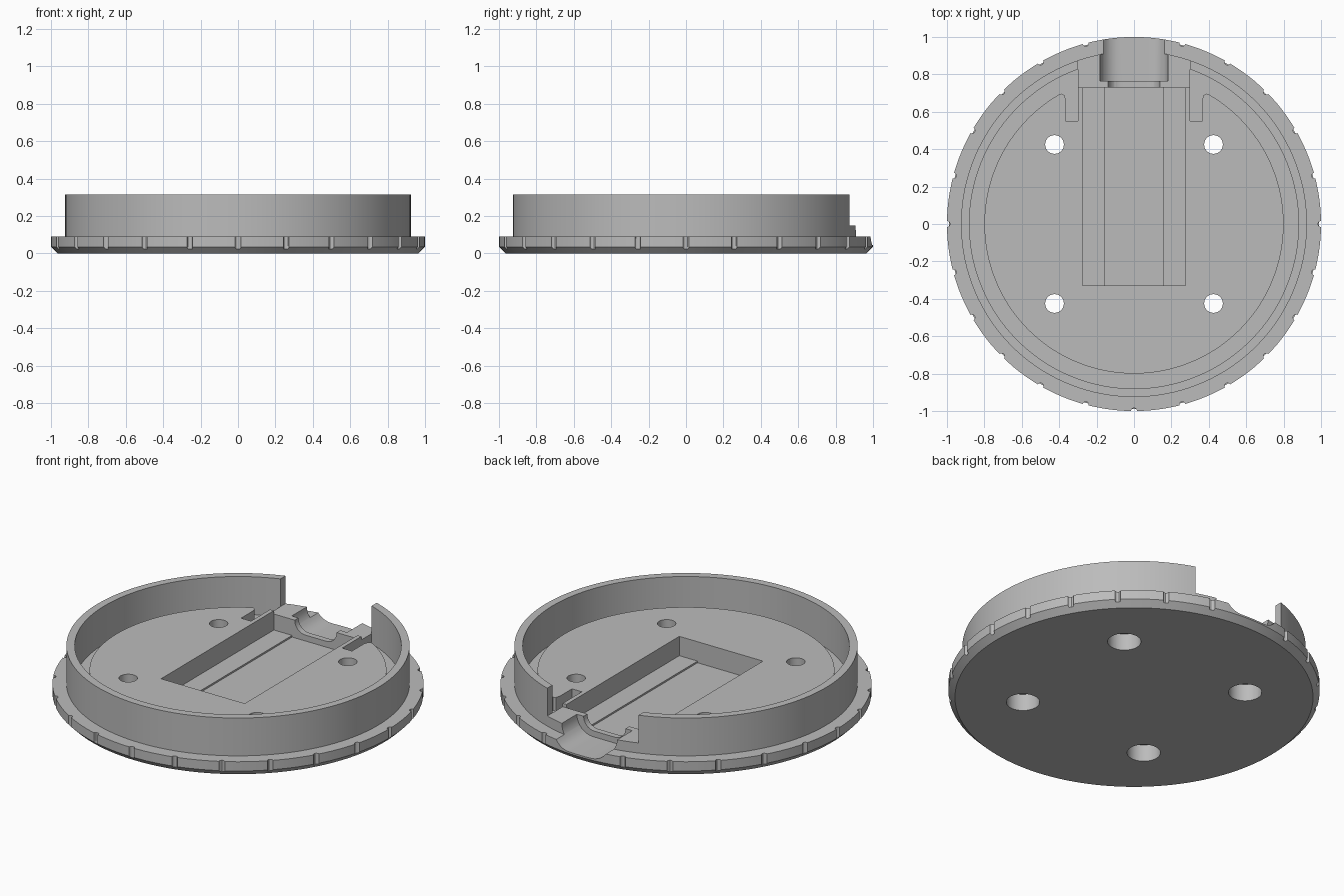
import bpy, bmesh
from math import sin, cos, radians, acos, degrees

cube = bpy.data.objects.get("Cube")
if cube:
    bpy.data.objects.remove(cube, do_unlink=True)

grey = bpy.data.materials.new("plain_grey")
grey.use_nodes = True
grey.diffuse_color = (0.5, 0.5, 0.5, 1)
grey.node_tree.nodes["Principled BSDF"].inputs["Base Color"].default_value = (0.5, 0.5, 0.5, 1)


def finish(bm, name):
    bmesh.ops.recalc_face_normals(bm, faces=bm.faces)
    mesh = bpy.data.meshes.new(name)
    bm.to_mesh(mesh)
    bm.free()
    mesh.materials.append(grey)
    obj = bpy.data.objects.new(name, mesh)
    bpy.context.collection.objects.link(obj)
    return obj


def add_prism(bm, outline, low, high, axis="z"):
    """Extrude a flat outline along z, or an x-z outline along y."""
    def place(p, h):
        return (p[0], p[1], h) if axis == "z" else (p[0], h, p[1])
    bottom = [bm.verts.new(place(p, low)) for p in outline]
    top = [bm.verts.new(place(p, high)) for p in outline]
    bm.faces.new(bottom)
    bm.faces.new(top)
    for i in range(len(outline)):
        j = (i + 1) % len(outline)
        bm.faces.new((bottom[i], bottom[j], top[j], top[i]))


def prism(name, outline, low, high, axis="z"):
    bm = bmesh.new()
    add_prism(bm, outline, low, high, axis)
    return finish(bm, name)


def arc(r, start, end, steps, cx=0, cy=0):
    angles = [radians(start + (end - start) * i / steps) for i in range(steps + 1)]
    return [(cx + r * cos(a), cy + r * sin(a)) for a in angles]


def circle(r, cx=0, cy=0, steps=32):
    return arc(r, 0, 360, steps, cx, cy)[:-1]


def box(x, y0, y1):
    return [(-x, y0), (x, y0), (x, y1), (-x, y1)]


def mirrored(points):
    return points + [(-x, y) for x, y in reversed(points)]


def racetrack(half_width, r, z):
    flat = half_width - r
    return arc(r, -90, 90, 16, flat, z) + arc(r, 90, 270, 16, -flat, z)


def cut(obj, cutter):
    mod = obj.modifiers.new("cut", "BOOLEAN")
    mod.operation = "DIFFERENCE"
    mod.solver = "EXACT"
    mod.object = cutter
    bpy.context.view_layer.objects.active = obj
    bpy.ops.object.modifier_apply(modifier=mod.name)


GAP = 0.30
RIM_TOP, FLOOR, BLOCK_TOP, WALL_TOP = 0.09, 0.17, 0.15, 0.315
OUTER, INNER = 0.925, 0.88


def gap_angle(r):
    return degrees(acos(GAP / r))


# Base plate with a chamfered lower edge
bm = bmesh.new()
rings = [[bm.verts.new((x, y, z)) for x, y in circle(r, steps=144)]
         for r, z in ((0.965, 0), (1, 0.035), (1, RIM_TOP))]
bm.faces.new(rings[0])
bm.faces.new(rings[-1])
for a, b in zip(rings, rings[1:]):
    for i in range(len(a)):
        j = (i + 1) % len(a)
        bm.faces.new((a[i], a[j], b[j], b[i]))
base = finish(bm, "base_plate")

# Upright wall, open at the back
a_out, a_in = gap_angle(OUTER), gap_angle(INNER)
wall = prism("ring_wall", arc(OUTER, a_out, -180 - a_out, 120)
             + arc(INNER, -180 - a_in, a_in, 120), RIM_TOP, WALL_TOP)

# Raised inner floor, with relief slots and the pocket opening in its outline
half = [(0.275, -0.33), (0.275, 0.73), (GAP, 0.73), (GAP, 0.55), (0.365, 0.55),
        (0.365, 0.665), (0.372, 0.688), (0.388, 0.697)]
half += arc(0.8, 59.8, -90, 60)
# Both halves meet on the centre line below the pocket
floor = prism("inner_floor", mirrored(half[:-1] + [(0.0001, -0.8)]), RIM_TOP, FLOOR)

# Connector block in the wall opening
block = prism("connector_block", [(-GAP, 0.73), (GAP, 0.73)]
              + arc(OUTER, a_out, 180 - a_out, 24), RIM_TOP, BLOCK_TOP)

# Cutters
pocket = prism("pocket_cutter", box(0.275, -0.33, 0.73), 0.055, 0.3)
channel = prism("channel_cutter", box(0.155, -0.33, 0.73), 0.045, 0.3)
plug = prism("plug_cutter", racetrack(0.182, 0.105, 0.15), 0.765, 1.2, "y")
neck = prism("neck_cutter", racetrack(0.138, 0.07, 0.15), 0.7, 0.8, "y")

corners = [(x, y) for x in (-0.425, 0.425) for y in (-0.425, 0.425)]
bm = bmesh.new()
for x, y in corners:
    add_prism(bm, circle(0.05, x, y), -0.1, 0.4)
holes = finish(bm, "hole_cutter")
bm = bmesh.new()
for x, y in corners:
    add_prism(bm, circle(0.09, x, y), -0.1, 0.1)
counterbores = finish(bm, "counterbore_cutter")
bm = bmesh.new()
for k in range(24):
    if k != 6:
        a = radians(15 * k)
        add_prism(bm, circle(0.016, cos(a), sin(a), 12), 0.025, 0.2)
notches = finish(bm, "notch_cutter")

for cutter in (pocket, channel, plug, neck, holes, counterbores, notches):
    cut(base, cutter)
for cutter in (holes, counterbores):
    cut(floor, cutter)
for cutter in (plug, neck):
    cut(block, cutter)
for cutter in (pocket, channel, plug, neck, holes, counterbores, notches):
    bpy.data.objects.remove(cutter, do_unlink=True)

# Smooth curves, crisp edges
bpy.ops.object.select_all(action="DESELECT")
for part in (base, wall, floor, block):
    part.select_set(True)
bpy.context.view_layer.objects.active = base
bpy.ops.object.shade_smooth_by_angle(angle=radians(30))
